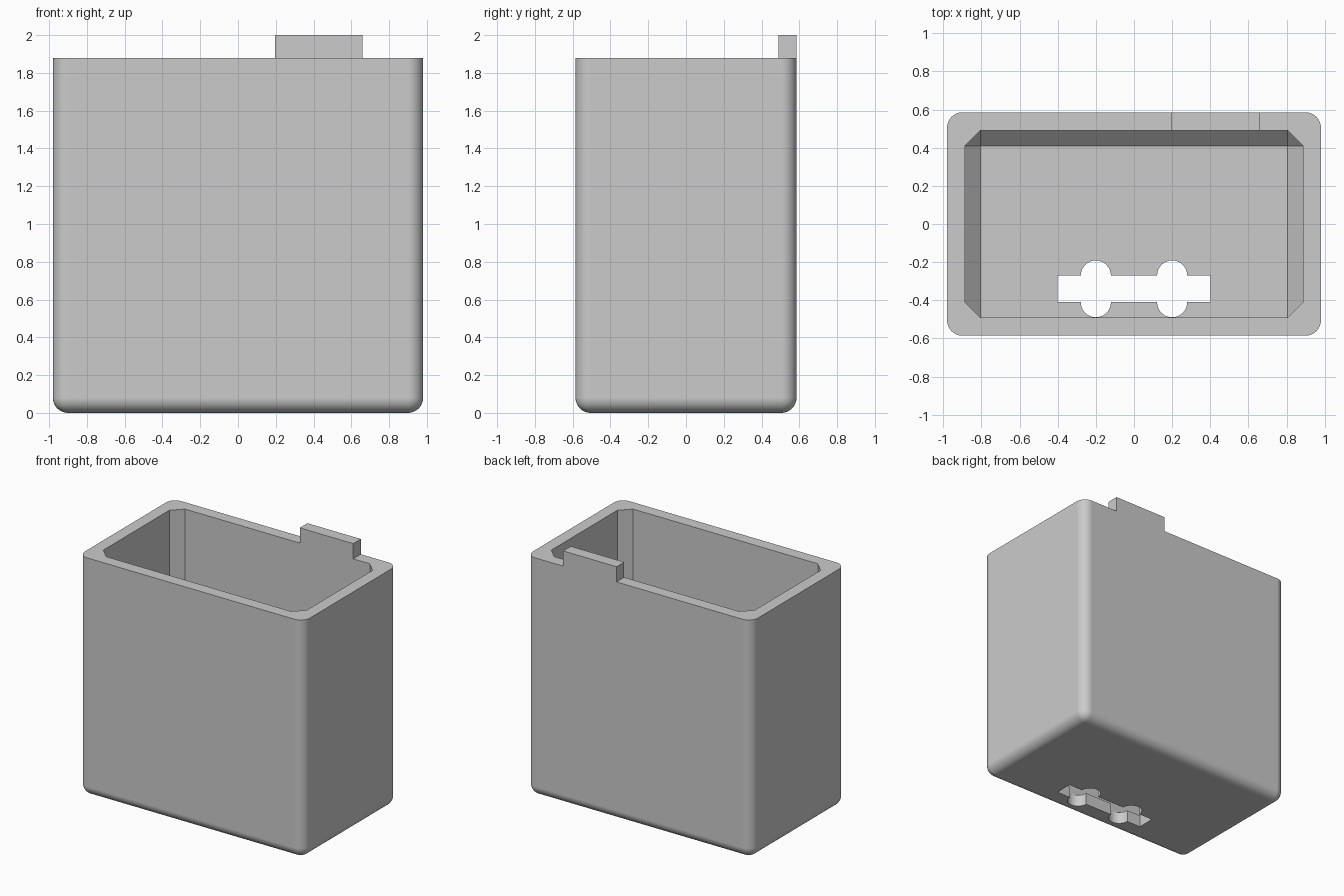
import bpy
import bmesh
from math import cos, sin, pi, radians

cube = bpy.data.objects.get("Cube")
if cube:
    bpy.data.objects.remove(cube, do_unlink=True)

# Overall sizes
HALF_X, HALF_Y, RIM_Z, TOP_Z = 0.98, 0.585, 1.88, 2.0
WALL, ROUND = 0.095, 0.08
IN_X, IN_Y = HALF_X - WALL, HALF_Y - WALL

grey = bpy.data.materials.new("plain grey")
grey.use_nodes = True
colour = (0.6, 0.6, 0.6, 1)
grey.diffuse_color = colour
grey.node_tree.nodes["Principled BSDF"].inputs["Base Color"].default_value = colour


def add_object(name, bm):
    bmesh.ops.recalc_face_normals(bm, faces=bm.faces[:])
    mesh = bpy.data.meshes.new(name)
    bm.to_mesh(mesh)
    bm.free()
    mesh.materials.append(grey)
    obj = bpy.data.objects.new(name, mesh)
    bpy.context.collection.objects.link(obj)
    return obj


def box(x0, x1, y0, y1, z0, z1):
    bm = bmesh.new()
    bmesh.ops.create_cube(bm, size=1)
    for v in bm.verts:
        v.co = (x1 if v.co.x > 0 else x0,
                y1 if v.co.y > 0 else y0,
                z1 if v.co.z > 0 else z0)
    return bm


def activate(obj):
    bpy.ops.object.select_all(action="DESELECT")
    obj.select_set(True)
    bpy.context.view_layer.objects.active = obj


def cut(obj, cutter):
    mod = obj.modifiers.new("cut", "BOOLEAN")
    mod.operation, mod.solver, mod.object = "DIFFERENCE", "EXACT", cutter
    activate(obj)
    bpy.ops.object.modifier_apply(modifier=mod.name)
    bpy.data.objects.remove(cutter, do_unlink=True)


# Container body: every edge rounded except those of the flat rim
bm = box(-HALF_X, HALF_X, -HALF_Y, HALF_Y, 0, RIM_Z)
edges = [e for e in bm.edges if min(v.co.z for v in e.verts) < RIM_Z - 0.1]
bmesh.ops.bevel(bm, geom=edges, offset=ROUND, segments=8, profile=0.5, affect="EDGES")
body = add_object("container_body", bm)

# Cavity: chamfered corners, sloping foot on the sides and back, square at the front
bm = bmesh.new()
floor, step = WALL, WALL + ROUND
for s in (-1, 1):
    outer, inner = s * IN_X, s * (IN_X - ROUND)
    for y in (-1, 1):
        for z in (step, RIM_Z + 0.2):
            bm.verts.new((outer, y * (IN_Y - ROUND), z))
            bm.verts.new((inner, y * IN_Y, z))
    bm.verts.new((inner, -IN_Y, floor))
    bm.verts.new((inner, IN_Y - ROUND, floor))
hull = bmesh.ops.convex_hull(bm, input=bm.verts[:])
spare = [g for g in hull["geom_interior"] if isinstance(g, bmesh.types.BMVert)]
bmesh.ops.delete(bm, geom=spare, context="VERTS")
bmesh.ops.dissolve_limit(bm, angle_limit=radians(1), verts=bm.verts[:], edges=bm.edges[:])
cut(body, add_object("cavity_cutter", bm))

# Floor slot: a long bar crossed by two round-ended holes
SLOT_Y, SLOT_HALF, CAP = -0.34, 0.07, 0.079
half = [(-0.4, SLOT_HALF)]
for cx in (-0.2, 0.2):
    half += [(cx - CAP * cos(pi * i / 16), SLOT_HALF + CAP * sin(pi * i / 16))
             for i in range(17)]
half.append((0.4, SLOT_HALF))
outline = half + [(x, -y) for x, y in reversed(half)]
bm = bmesh.new()
face = bm.faces.new([bm.verts.new((x, SLOT_Y + y, -0.1)) for x, y in outline])
raised = bmesh.ops.extrude_face_region(bm, geom=[face])["geom"]
bmesh.ops.translate(bm, vec=(0, 0, 0.4),
                    verts=[g for g in raised if isinstance(g, bmesh.types.BMVert)])
cut(body, add_object("slot_cutter", bm))

# Smooth the rounded edges, keep flat walls flat
activate(body)
bpy.ops.object.shade_smooth_by_angle(angle=radians(30))
weighted = body.modifiers.new("flat walls", "WEIGHTED_NORMAL")
weighted.keep_sharp = True

# Tab standing on the back rim
add_object("rim_tab", box(0.195, 0.66, IN_Y, HALF_Y, RIM_Z, TOP_Z))
